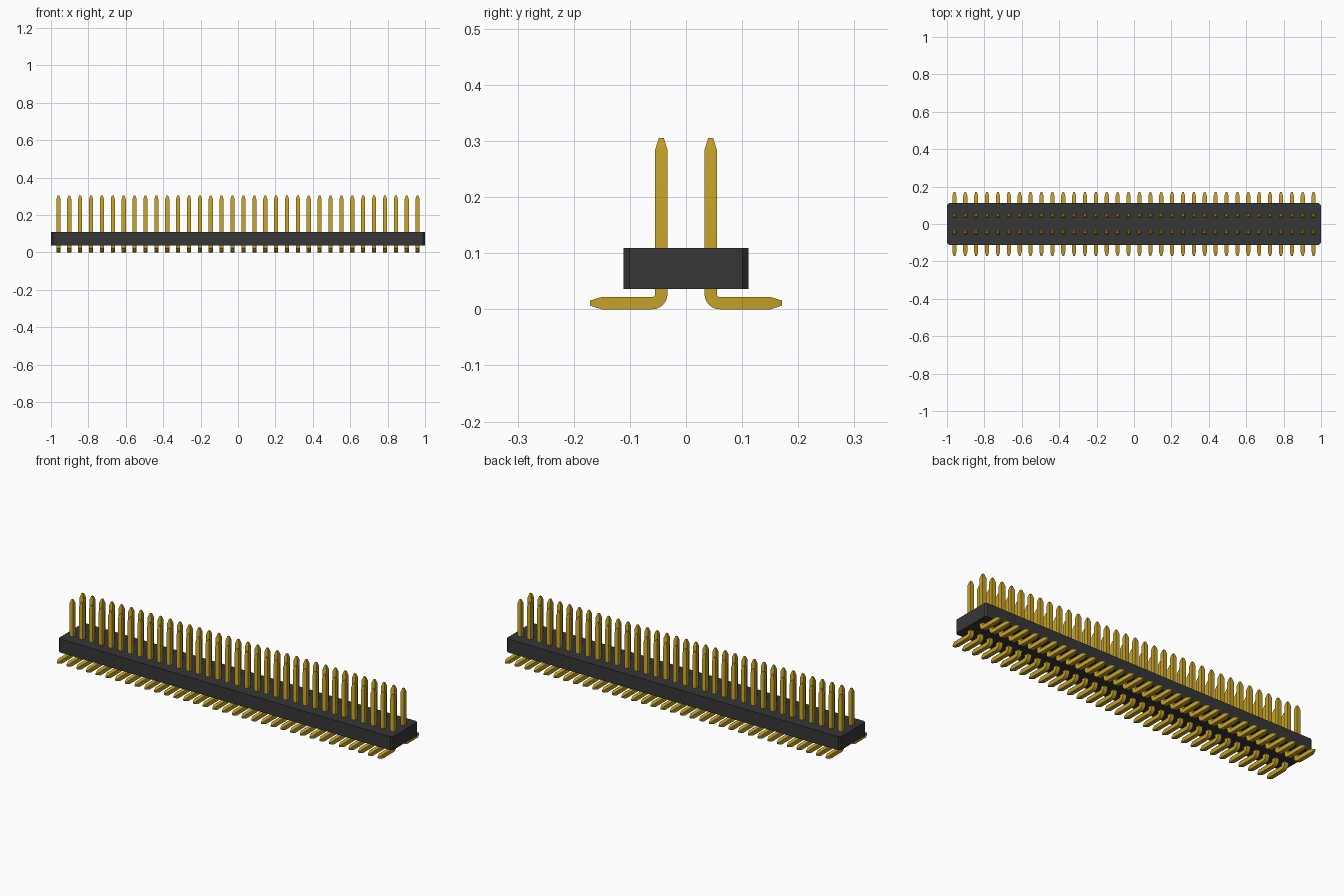
import bpy, bmesh, math
from mathutils import Vector

if "Cube" in bpy.data.objects:
    bpy.data.objects.remove(bpy.data.objects["Cube"], do_unlink=True)

COUNT, PITCH = 34, 0.0582      # pins per row and their spacing
ROW_Y = 0.044                  # distance of each row from the centre line
HALF = 0.011                   # half the pin thickness
BEND = 0.016                   # bend radius along the pin's centre


def material(name, rgb):
    mat = bpy.data.materials.new(name)
    mat.use_nodes = True
    mat.diffuse_color = (*rgb, 1)
    bsdf = next(n for n in mat.node_tree.nodes if n.type == 'BSDF_PRINCIPLED')
    bsdf.inputs["Base Color"].default_value = (*rgb, 1)
    return mat


def add_object(name, bm, mat):
    bmesh.ops.recalc_face_normals(bm, faces=bm.faces)
    mesh = bpy.data.meshes.new(name)
    bm.to_mesh(mesh)
    bm.free()
    mesh.materials.append(mat)
    obj = bpy.data.objects.new(name, mesh)
    bpy.context.collection.objects.link(obj)
    return obj


gold = material("gold", (0.56, 0.36, 0.02))
black = material("black plastic", (0.037, 0.037, 0.037))

# Housing: a long block with chamfered upright corners
bm = bmesh.new()
bmesh.ops.create_cube(bm, size=1)
for v in bm.verts:
    v.co = Vector((v.co.x * 2.0, v.co.y * 0.222, v.co.z * 0.073 + 0.0725))
uprights = [e for e in bm.edges if abs(e.verts[0].co.z - e.verts[1].co.z) > 0.01]
bmesh.ops.bevel(bm, geom=uprights, offset=0.01, segments=1, affect='EDGES')
add_object("housing", bm, black)

# Pin: stations of (y, z, angle of travel, half thickness) from top tip to tail tip
TIP = 0.0045
stations = [(-ROW_Y, 0.305, 0, TIP), (-ROW_Y, 0.284, 0, HALF)]
for i in range(7):
    a = math.radians(15 * i)
    stations.append((-ROW_Y - BEND * (1 - math.cos(a)),
                     HALF + BEND * (1 - math.sin(a)), a, HALF))
stations += [(-0.150, HALF, math.pi / 2, HALF), (-0.171, HALF, math.pi / 2, TIP)]

# Sweep a square section through the stations
bm = bmesh.new()
rings = []
x0 = -PITCH * (COUNT - 1) / 2
for y, z, a, h in stations:
    ny, nz = math.cos(a), -math.sin(a)
    rings.append([bm.verts.new((x0 + sx * h, y + sn * h * ny, z + sn * h * nz))
                  for sx, sn in ((-1, -1), (1, -1), (1, 1), (-1, 1))])
for r, s in zip(rings, rings[1:]):
    for k in range(4):
        bm.faces.new((r[k], r[(k + 1) % 4], s[(k + 1) % 4], s[k]))
bm.faces.new(rings[0])
bm.faces.new(rings[-1])
pins = add_object("contact_pins", bm, gold)

# Smooth the bend only, keeping the square edges and tips sharp
bpy.ops.object.select_all(action='DESELECT')
pins.select_set(True)
bpy.context.view_layer.objects.active = pins
bpy.ops.object.shade_smooth_by_angle(angle=math.radians(20))

# Repeat along the row, then mirror to the back row
row = pins.modifiers.new("row", 'ARRAY')
row.count = COUNT
row.use_relative_offset = False
row.use_constant_offset = True
row.constant_offset_displace = (PITCH, 0, 0)
mirror = pins.modifiers.new("back_row", 'MIRROR')
mirror.use_axis = (False, True, False)
mirror.use_mirror_merge = False
